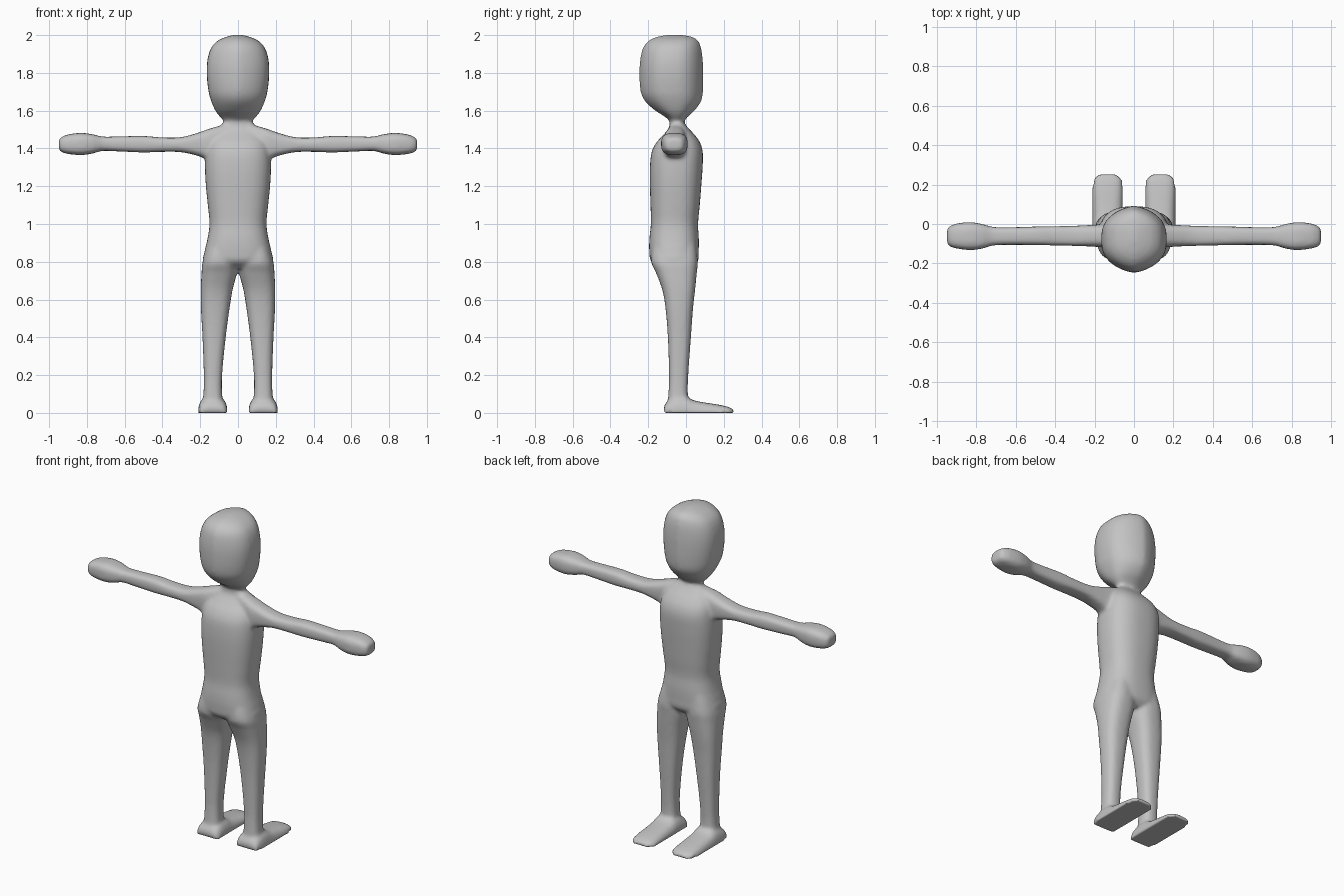
import bpy, bmesh, math

bm = bmesh.new()


def smooth_rows(rows, steps=5):
    """Smooth curve through key sections; the first number of a row is its station."""
    def slope(i, k):
        a, b = rows[max(i - 1, 0)], rows[min(i + 1, len(rows) - 1)]
        return (b[k] - a[k]) / (b[0] - a[0])
    out = []
    for i in range(len(rows) - 1):
        p, q = rows[i], rows[i + 1]
        h = q[0] - p[0]
        for j in range(steps):
            s = j / steps
            sec = [p[0] + h * s]
            for k in range(1, 5):
                sec.append((2*s**3 - 3*s*s + 1) * p[k] + (s**3 - 2*s*s + s) * h * slope(i, k)
                           + (3*s*s - 2*s**3) * q[k] + (s**3 - s*s) * h * slope(i + 1, k))
            out.append(sec)
    return out + [list(rows[-1])]


def loft(rows, place, eu=2.5, ev=2.5, mirror=False, n=40):
    """Closed tube of superellipse sections: (station, u0, u1, v0, v1)."""
    def power(c, e):
        return math.copysign(abs(c) ** (2 / e), c)
    for side in ((1, -1) if mirror else (1,)):
        rings = []
        for t, u0, u1, v0, v1 in smooth_rows(rows):
            ring = []
            for i in range(n):
                a = 2 * math.pi * i / n
                u = (u0 + u1) / 2 + (u1 - u0) / 2 * power(math.cos(a), eu)
                v = (v0 + v1) / 2 + (v1 - v0) / 2 * power(math.sin(a), ev)
                x, y, z = place(t, u, v)
                ring.append(bm.verts.new((side * x, y, z)))
            rings.append(ring)
        faces = [bm.faces.new(rings[0]), bm.faces.new(rings[-1])]
        for r, s in zip(rings, rings[1:]):
            for i in range(n):
                j = (i + 1) % n
                faces.append(bm.faces.new((r[i], r[j], s[j], s[i])))
        bmesh.ops.recalc_face_normals(bm, faces=faces)


def along_z(t, u, v): return (u, v, t)
def along_x(t, u, v): return (t, u, v)
def along_y(t, u, v): return (u, t, max(v, 0))   # flat sole


# torso and neck
torso = [(.765, .12, -.14, .035), (.80, .182, -.184, .063), (.85, .178, -.194, .067),
         (.92, .162, -.194, .068), (1.0, .151, -.186, .064), (1.1, .16, -.188, .073),
         (1.2, .17, -.191, .081), (1.3, .175, -.191, .088), (1.38, .172, -.182, .089),
         (1.43, .162, -.158, .075), (1.47, .14, -.122, .048), (1.505, .11, -.093, .015),
         (1.54, .077, -.086, -.01), (1.575, .085, -.09, -.005)]
loft([(z, -w, w, a, b) for z, w, a, b in torso], along_z)

# head: flat sides, ridged front and back
head = [(1.545, .072, -.085, -.012), (1.57, .098, -.115, .012), (1.6, .12, -.163, .045),
        (1.65, .142, -.217, .08), (1.7, .156, -.24, .09), (1.8, .166, -.247, .092),
        (1.88, .16, -.241, .088), (1.94, .138, -.224, .078), (1.975, .1, -.19, .06),
        (1.993, .055, -.145, .025), (2.002, .015, -.09, -.03)]
loft([(z, -w, w, a, b) for z, w, a, b in head], along_z, 1.45, 2.7)

# arms and mitten hands
loft([(.06, -.1, 0, 1.34, 1.53), (.15, -.118, 0, 1.335, 1.505), (.2, -.115, -.004, 1.357, 1.487),
      (.3, -.111, -.009, 1.38, 1.46), (.4, -.109, -.011, 1.382, 1.458),
      (.5, -.107, -.013, 1.379, 1.466), (.65, -.106, -.017, 1.385, 1.463),
      (.72, -.11, -.014, 1.387, 1.463), (.77, -.125, 0, 1.373, 1.475),
      (.83, -.132, .009, 1.365, 1.482), (.9, -.124, .002, 1.371, 1.474),
      (.935, -.113, -.012, 1.381, 1.46), (.948, -.1, -.025, 1.392, 1.449)],
     along_x, 3, 3, mirror=True)

# legs
loft([(.92, .0, .15, -.17, .05), (.80, .0, .187, -.184, .062), (.74, .006, .193, -.158, .057),
      (.65, .029, .197, -.125, .048), (.55, .045, .196, -.108, .037),
      (.4, .065, .188, -.096, .026), (.2, .084, .181, -.09, .012),
      (.1, .084, .183, -.093, .01), (.03, .075, .192, -.1, .02)],
     along_z, 2.6, 2.6, mirror=True)

# feet
loft([(-.117, .075, .195, -.035, .035), (-.1, .06, .207, -.06, .06), (-.05, .056, .211, -.085, .085),
      (0, .056, .211, -.085, .085), (.04, .056, .211, -.067, .067), (.1, .056, .211, -.055, .055),
      (.17, .056, .211, -.044, .044), (.22, .06, .207, -.033, .033), (.24, .072, .195, -.025, .025),
      (.252, .09, .177, -.018, .018)],
     along_y, 3, 2.4, mirror=True)

mesh = bpy.data.meshes.new("body")
bm.to_mesh(mesh)
bm.free()
body = bpy.data.objects.new("body", mesh)
bpy.context.collection.objects.link(body)

# melt the parts into one continuous soft surface
remesh = body.modifiers.new("fuse", 'REMESH')
remesh.mode = 'VOXEL'
remesh.voxel_size = .01
remesh.use_smooth_shade = True
soften = body.modifiers.new("soften", 'SMOOTH')
soften.factor = .5
soften.iterations = 6

grey = bpy.data.materials.new("plain grey")
grey.diffuse_color = (.55, .55, .55, 1)
mesh.materials.append(grey)
for p in mesh.polygons:
    p.use_smooth = True
